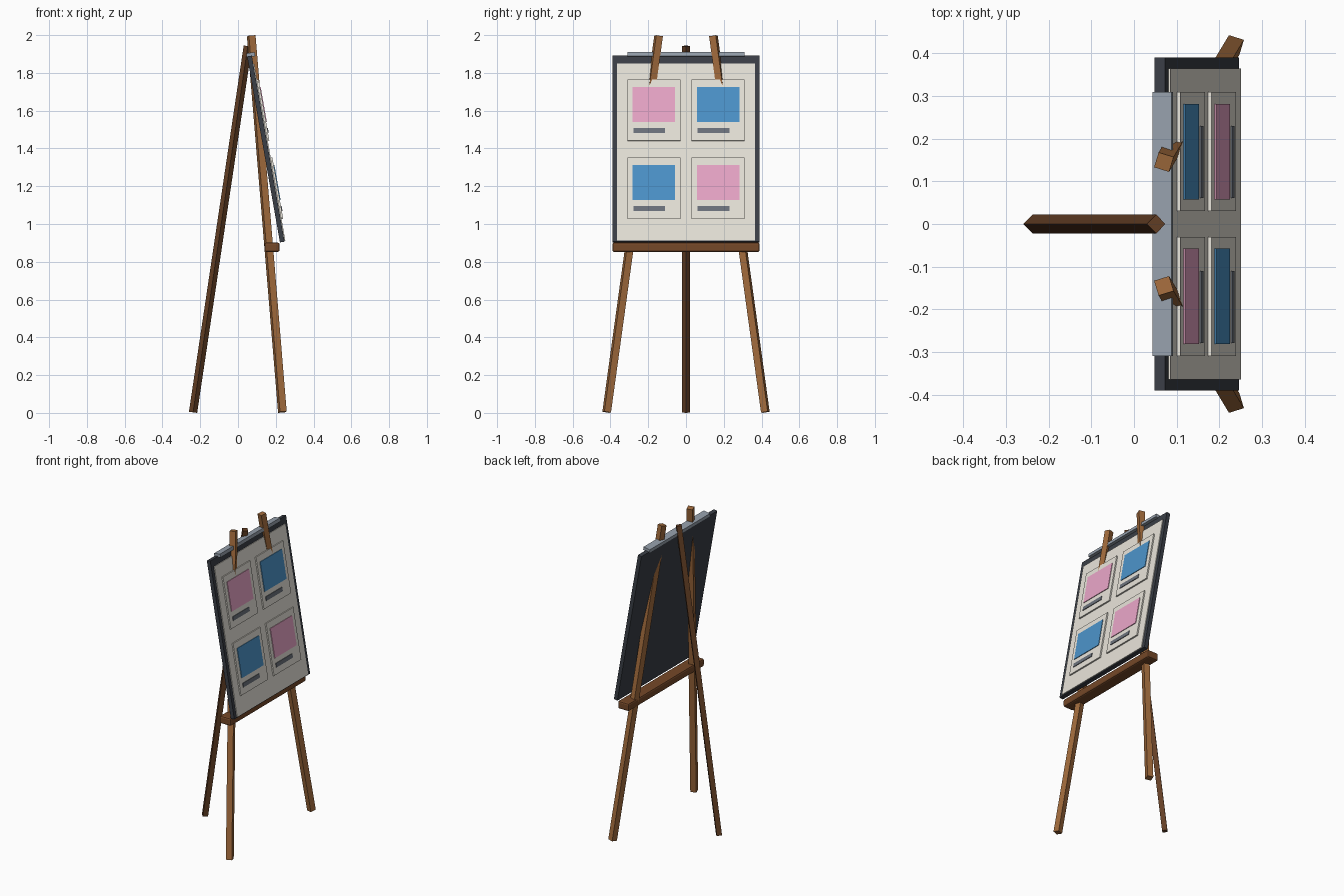
import bpy, bmesh
from math import radians
from mathutils import Matrix, Vector

if "Cube" in bpy.data.objects:
    bpy.data.objects.remove(bpy.data.objects["Cube"])


def mat(name, r, g, b):
    lin = [((c / 255 + 0.055) / 1.055) ** 2.4 for c in (r, g, b)]
    m = bpy.data.materials.new(name)
    m.diffuse_color = (*lin, 1)
    m.use_nodes = True
    m.node_tree.nodes["Principled BSDF"].inputs["Base Color"].default_value = m.diffuse_color
    return m


WOOD = mat("light_wood", 160, 106, 60)
DARK_WOOD = mat("dark_wood", 100, 63, 37)
TRAY = mat("tray_wood", 117, 72, 40)
FRAME = mat("charcoal", 58, 62, 70)
CREAM = mat("paper", 232, 228, 218)
CLIP = mat("clip_metal", 150, 160, 172)
PINK = mat("pink", 234, 166, 200)
BLUE = mat("blue", 76, 148, 202)
LABEL = mat("label_grey", 108, 114, 124)


def finish(name, bm, matrix, material):
    me = bpy.data.meshes.new(name)
    bm.to_mesh(me)
    bm.free()
    me.materials.append(material)
    ob = bpy.data.objects.new(name, me)
    ob.matrix_world = matrix
    bpy.context.collection.objects.link(ob)
    return ob


def box(name, lo, hi, material, matrix=Matrix()):
    lo, hi = Vector(lo), Vector(hi)
    bm = bmesh.new()
    bmesh.ops.create_cube(bm, size=1)
    bmesh.ops.scale(bm, vec=hi - lo, verts=bm.verts)
    return finish(name, bm, matrix @ Matrix.Translation((lo + hi) / 2), material)


def pole(name, a, b, radius, twist, material):
    """Square pole from a to b, corners turned by twist degrees."""
    a, b = Vector(a), Vector(b)
    bm = bmesh.new()
    bmesh.ops.create_cone(bm, cap_ends=True, segments=4, radius1=radius,
                          radius2=radius, depth=(b - a).length)
    turn = Vector((0, 0, 1)).rotation_difference(b - a).to_matrix().to_4x4()
    return finish(name, bm, Matrix.Translation((a + b) / 2) @ turn
                  @ Matrix.Rotation(radians(twist), 4, 'Z'), material)


# Legs
for side, s in (("left", -1), ("right", 1)):
    pole("front_leg_" + side, (0.235, s * 0.42, 0.004), (0.07, s * 0.145, 1.996),
         0.026, s * 28, WOOD)
pole("rear_leg", (-0.238, 0, 0.003), (0.052, 0, 1.942), 0.022, 0, DARK_WOOD)

# Tray that carries the board
tray = box("tray", (0.14, -0.39, 0.852), (0.22, 0.39, 0.902), TRAY)
bev = tray.modifiers.new("bevel", 'BEVEL')
bev.width = 0.01
bev.segments = 2

# Tilted board: local x points out of its face, local z runs up it
TILT = Matrix.Translation((0.1475, 0, 1.397)) @ Matrix.Rotation(radians(-10), 4, 'Y')
box("board", (-0.0125, -0.39, -0.5), (0.0125, 0.39, 0.5), FRAME, TILT)
box("paper_sheet", (0.012, -0.365, -0.494), (0.0175, 0.365, 0.456), CREAM, TILT)
box("top_clip", (-0.0145, -0.31, 0.494), (0.0305, 0.31, 0.516), CLIP, TILT)

# Four cards, each with a picture and a caption bar
for row, z in enumerate((0.205, -0.215)):
    for col, y in enumerate((-0.17, 0.17)):
        tag = f"_{row + 1}_{col + 1}"
        box("card" + tag, (0.017, y - 0.14, z - 0.165), (0.026, y + 0.14, z + 0.165),
            CREAM, TILT)
        box("picture" + tag, (0.025, y - 0.112, z - 0.064), (0.03, y + 0.112, z + 0.124),
            PINK if row == col else BLUE, TILT)
        box("caption" + tag, (0.025, y - 0.109, z - 0.123), (0.03, y + 0.06, z - 0.097),
            LABEL, TILT)
